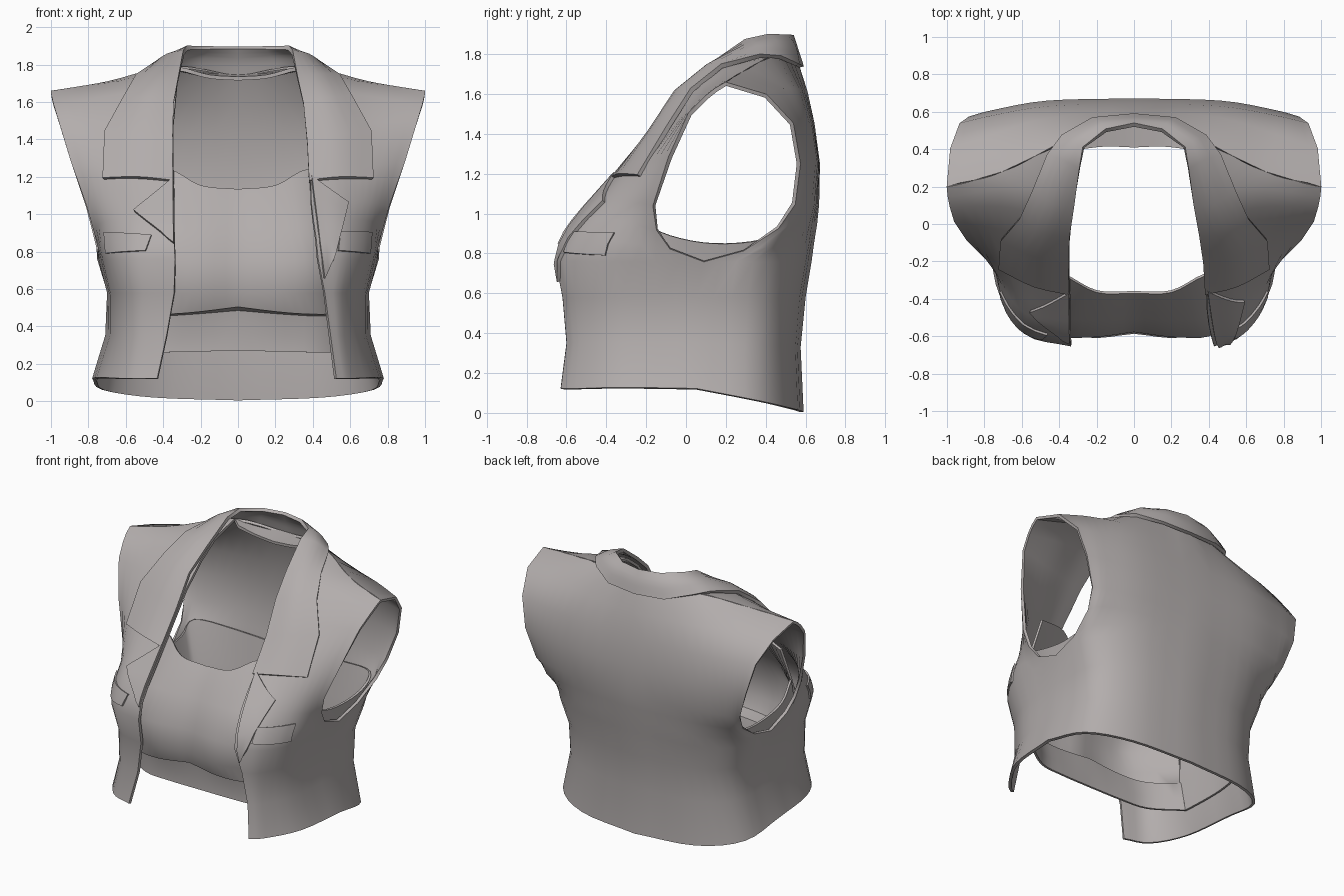
import bpy, bmesh
from mathutils import Vector
from mathutils.bvhtree import BVHTree

cloth = bpy.data.materials.new("warm_grey_cloth")
cloth.diffuse_color = (0.45, 0.42, 0.415, 1)


def spline(pts, n):
    """Smooth curve through the points, n steps per span."""
    p = [Vector(q) for q in pts]
    p = [2 * p[0] - p[1]] + p + [2 * p[-1] - p[-2]]
    out = []
    for i in range(1, len(p) - 2):
        a, b, c, d = p[i - 1:i + 3]
        for k in range(n):
            t = k / n
            out.append(0.5 * (2 * b + (c - a) * t + (2 * a - 5 * b + 4 * c - d) * t * t
                              + (3 * b - a - 3 * c + d) * t ** 3))
    return out + [p[-2]]


def add_grid(bm, rows):
    """Skin a list of equal-length rows."""
    vs = [[bm.verts.new(p) for p in r] for r in rows]
    for a, b in zip(vs, vs[1:]):
        for i in range(len(a) - 1):
            bm.faces.new((a[i], a[i + 1], b[i + 1], b[i]))


def finish(bm, name, thick):
    bmesh.ops.remove_doubles(bm, verts=bm.verts, dist=0.003)
    bmesh.ops.recalc_face_normals(bm, faces=bm.faces)
    me = bpy.data.meshes.new(name)
    bm.to_mesh(me)
    tree = BVHTree.FromBMesh(bm)
    bm.free()
    ob = bpy.data.objects.new(name, me)
    bpy.context.collection.objects.link(ob)
    me.materials.append(cloth)
    bpy.ops.object.select_all(action='DESELECT')
    ob.select_set(True)
    bpy.context.view_layer.objects.active = ob
    m = ob.modifiers.new("thickness", 'SOLIDIFY')
    m.thickness = thick
    m.offset = 0
    bpy.ops.object.modifier_apply(modifier=m.name)
    bpy.ops.object.shade_smooth_by_angle(angle=0.95)
    return tree


def flip(p, s, dx=0.0):
    """Mirror a point; the +x side of the opening sits dx further out."""
    return Vector((s * p[0] + (dx if s > 0 else 0), p[1], p[2]))


# Vest front: each row runs from the opening to the side seam or armhole
front = [
    [(.43, -.62, .12), (.60, -.55, .12), (.73, -.32, .125), (.77, .05, .12)],
    [(.38, -.59, .35), (.56, -.53, .35), (.66, -.32, .35), (.70, .05, .35)],
    [(.34, -.61, .58), (.55, -.55, .58), (.66, -.33, .58), (.69, .05, .58)],
    [(.335, -.645, .76), (.58, -.58, .76), (.70, -.36, .76), (.735, .09, .76)],
    [(.34, -.61, .87), (.58, -.54, .87), (.71, -.35, .86), (.74, -.08, .825)],
    [(.34, -.54, .97), (.565, -.48, .97), (.70, -.32, .96), (.765, -.145, .92)],
    [(.34, -.46, 1.06), (.55, -.41, 1.06), (.70, -.29, 1.06), (.80, -.16, 1.04)],
    [(.345, -.29, 1.25), (.52, -.26, 1.25), (.70, -.19, 1.25), (.89, -.08, 1.28)],
    [(.345, -.10, 1.48), (.52, -.07, 1.48), (.72, -.02, 1.48), (.96, .02, 1.50)],
    [(.33, .05, 1.64), (.52, .07, 1.645), (.72, .10, 1.62), (.985, .10, 1.58)],
    [(.32, .20, 1.75), (.50, .20, 1.73), (.70, .19, 1.68), (.995, .15, 1.62)],
]
# Vest back: each row runs from the side seam or armhole to the centre
back = [
    [(.77, .05, .12), (.72, .36, .06), (.45, .53, .02), (0, .58, .005)],
    [(.70, .05, .35), (.66, .36, .34), (.42, .52, .33), (0, .565, .33)],
    [(.69, .05, .58), (.66, .38, .58), (.42, .54, .58), (0, .59, .58)],
    [(.735, .09, .76), (.72, .40, .76), (.46, .57, .76), (0, .62, .76)],
    [(.745, .29, .815), (.72, .44, .84), (.46, .59, .85), (0, .632, .85)],
    [(.775, .46, .93), (.72, .53, .94), (.46, .61, .95), (0, .648, .95)],
    [(.81, .54, 1.05), (.72, .575, 1.05), (.46, .635, 1.05), (0, .658, 1.05)],
    [(.88, .565, 1.25), (.75, .60, 1.25), (.46, .65, 1.25), (0, .662, 1.25)],
    [(.93, .53, 1.45), (.76, .57, 1.45), (.46, .62, 1.45), (0, .635, 1.45)],
    [(.98, .40, 1.59), (.76, .47, 1.62), (.46, .56, 1.62), (0, .60, 1.61)],
    [(1.0, .20, 1.65), (.70, .28, 1.70), (.34, .45, 1.785), (0, .56, 1.735)],
]
opening_dx = [.09, .11, .12, .09, .075, .06, .05, .04, .03, .02, .01]

bm = bmesh.new()
for s in (-1, 1):
    # the front panel ends on the same shoulder curve as the back
    shoulder = [flip(p, s) for p in spline(back[-1], 6)[12::-1]]
    add_grid(bm, [spline([flip(r[0], s, dx)] + [flip(p, s) for p in r[1:]], 4)
                  for r, dx in zip(front, opening_dx)] + [shoulder])
    add_grid(bm, [spline([flip(p, s) for p in r], 4) for r in back])
vest = finish(bm, "vest_body", 0.02)

# Neck lip: the neckline turned inward under the collar
lip_out = [(0, .56, 1.735), (.20, .525, 1.75), (.34, .45, 1.78)]
lip_in = [(0, .41, 1.725), (.15, .415, 1.735), (.28, .40, 1.77)]
bm = bmesh.new()
for s in (-1, 1):
    add_grid(bm, [spline([flip(p, s) for p in r], 3) for r in (lip_out, lip_in)])
finish(bm, "neck_lip", 0.02)

# Collar and upper lapels: strip between the fold line and the outer edge
fold = [(0, .53, 1.89), (.15, .50, 1.89), (.27, .41, 1.89), (.29, .30, 1.865),
        (.32, .10, 1.72), (.345, -.06, 1.59), (.35, -.20, 1.38), (.35, -.37, 1.175)]
outer = [(0, .58, 1.735), (.22, .56, 1.745), (.38, .47, 1.785), (.46, .37, 1.79),
         (.54, .18, 1.74), (.61, .03, 1.62), (.71, -.085, 1.44), (.72, -.235, 1.19)]
fold_dx = [0, 0, 0, 0, 0, .005, .02, .03]
bm = bmesh.new()
for s in (-1, 1):
    rows = []
    for i, (f, o, dx) in enumerate(zip(fold, outer, fold_dx)):
        a, b = flip(f, s, dx), flip(o, s)
        mid = (a + b) / 2
        mid += Vector((0, -.025, .012)) if i > 3 else Vector((0, .01, .02)) * (i > 0)
        rows.append(spline([a, mid, b], 3))
    add_grid(bm, rows)
finish(bm, "collar_and_lapels", 0.024)

# Inner top, front: from neckline over the bust to its tucked-in hem
top_front = [
    [(0, -.365, 1.13), (.20, -.36, 1.15), (.38, -.27, 1.24), (.62, -.20, 1.20)],
    [(0, -.50, .95), (.22, -.51, .95), (.42, -.47, .95), (.66, -.26, .97)],
    [(0, -.57, .75), (.25, -.60, .75), (.45, -.57, .75), (.66, -.33, .75)],
    [(0, -.58, .60), (.25, -.60, .58), (.45, -.52, .58), (.65, -.31, .58)],
    [(0, -.55, .51), (.25, -.56, .48), (.45, -.50, .47), (.645, -.30, .48)],
    [(0, -.46, .49), (.25, -.46, .47), (.45, -.42, .46), (.645, -.29, .47)],
    [(0, -.44, .37), (.25, -.43, .35), (.45, -.40, .34), (.65, -.27, .34)],
    [(0, -.44, .27), (.25, -.43, .265), (.45, -.40, .26), (.66, -.26, .26)],
]
# Inner top, sides and back: low under the arms, close inside the vest
top_back = [
    [(.66, -.25, .97), (.71, -.08, .89), (.715, .14, .85), (.72, .38, .87),
     (.70, .50, .95), (.43, .58, .92), (0, .615, .88)],
    [(.66, -.31, .70), (.68, -.08, .68), (.685, .14, .68), (.67, .36, .68),
     (.62, .44, .68), (.40, .54, .68), (0, .58, .68)],
    [(.645, -.30, .48), (.665, -.08, .50), (.67, .12, .50), (.64, .34, .50),
     (.59, .42, .50), (.38, .51, .50), (0, .55, .50)],
    [(.66, -.26, .26), (.68, -.08, .27), (.685, .10, .28), (.65, .33, .29),
     (.60, .41, .29), (.40, .49, .29), (0, .54, .29)],
]
bm = bmesh.new()
for s in (-1, 1):
    for table in (top_front, top_back):
        add_grid(bm, [spline([flip(p, s) for p in r], 4) for r in table])
finish(bm, "inner_top", 0.015)


def patch(name, corners, lift, nu=6, nv=6):
    """Cloth piece laid on the vest; corners are four (x, z) points."""
    a, b, c, d = (Vector(p) for p in corners)
    bm = bmesh.new()
    rows = []
    for j in range(nv + 1):
        v, row = j / nv, []
        for i in range(nu + 1):
            q = a.lerp(b, i / nu).lerp(d.lerp(c, i / nu), v)
            hit = vest.ray_cast(Vector((q.x, -2, q.y)), Vector((0, 1, 0)))
            if hit[0] is None or hit[0].y > 0:
                hit = vest.find_nearest(Vector((q.x, -.5, q.y)))
            n = hit[1] if hit[1].y < 0 else -hit[1]
            row.append(hit[0] + n * lift)
        rows.append(row)
    add_grid(bm, rows)
    finish(bm, name, 0.02)


# Lower lapel notches
patch("lower_lapel_left", [(-.345, 1.18), (-.55, 1.01), (-.55, 1.005), (-.34, .84)], .018)
patch("lower_lapel_right", [(.39, 1.19), (.58, 1.05), (.515, .78), (.455, .66)], .018)
# Pocket flaps
patch("pocket_flap_left", [(-.70, .90), (-.46, .88), (-.49, .80), (-.69, .79)], .012, 8, 2)
patch("pocket_flap_right", [(.54, .90), (.70, .90), (.69, .79), (.53, .80)], .012, 8, 2)
